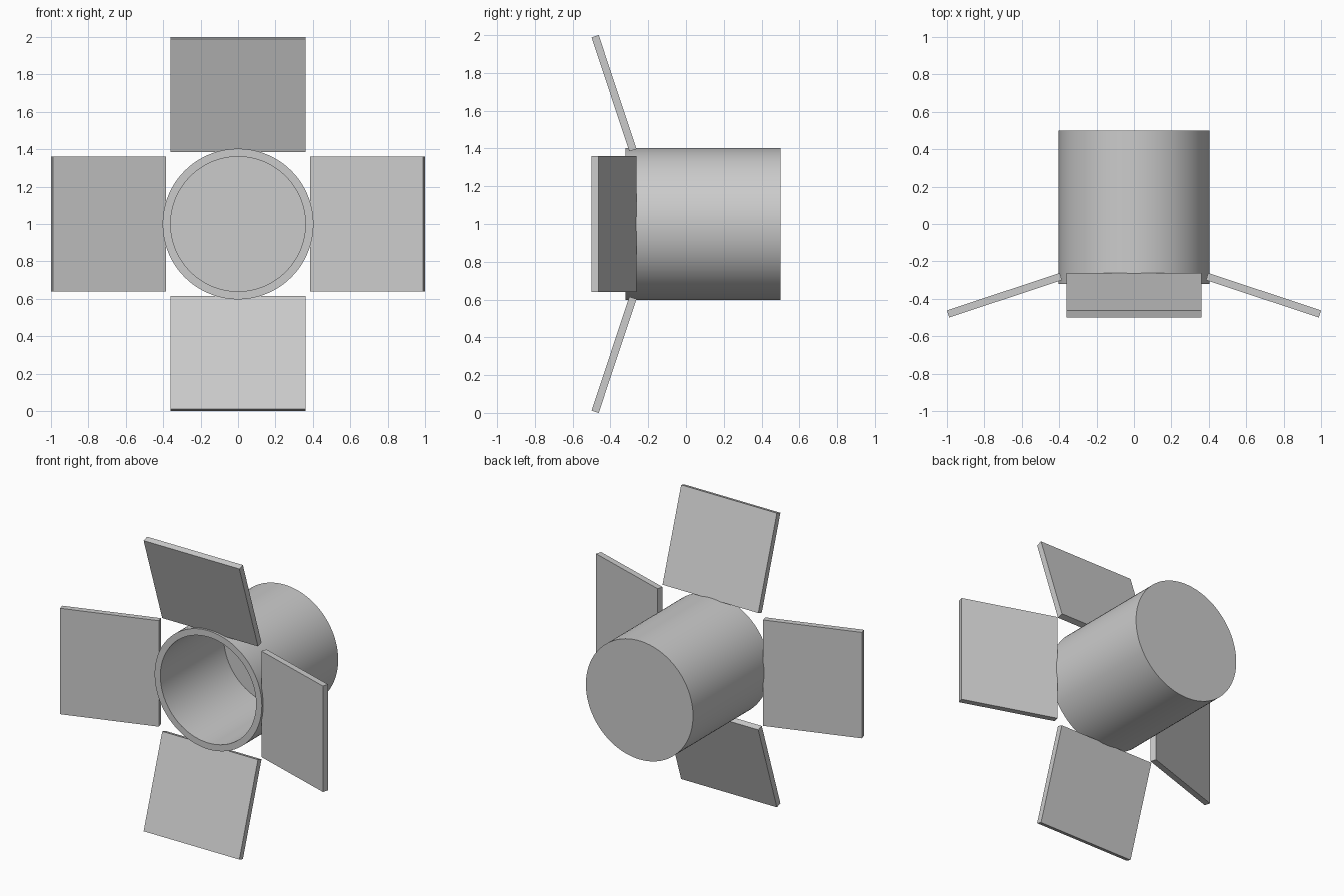
import bpy, bmesh, math
from mathutils import Matrix, Vector

if "Cube" in bpy.data.objects:
    bpy.data.objects.remove(bpy.data.objects["Cube"])

CENTRE = Vector((0, 0, 1))


def finish(name, bm, smooth=False):
    bmesh.ops.recalc_face_normals(bm, faces=bm.faces)
    mesh = bpy.data.meshes.new(name)
    bm.to_mesh(mesh)
    bm.free()
    ob = bpy.data.objects.new(name, mesh)
    bpy.context.collection.objects.link(ob)
    if smooth:
        bpy.ops.object.select_all(action='DESELECT')
        bpy.context.view_layer.objects.active = ob
        ob.select_set(True)
        bpy.ops.object.shade_smooth_by_angle(angle=math.radians(30))
    return ob


# Hollow can, open at the front: rings of (radius, y), capped at both ends
SIDES = 96
bm = bmesh.new()
rings = []
for r, y in [(0.36, 0.36), (0.36, -0.32), (0.403, -0.32), (0.403, 0.5)]:
    angles = [2 * math.pi * i / SIDES for i in range(SIDES)]
    rings.append([bm.verts.new((r * math.cos(a), y, 1 + r * math.sin(a))) for a in angles])
for a, b in zip(rings, rings[1:]):
    for i in range(SIDES):
        j = (i + 1) % SIDES
        bm.faces.new((a[i], a[j], b[j], b[i]))
bm.faces.new(rings[0])
bm.faces.new(rings[-1])
finish("can_body", bm, smooth=True)

# Four flared flaps: side profile (y, distance from axis) extruded across the width
PROFILE = [(-0.50, 0.988), (-0.462, 1.0), (-0.262, 0.397), (-0.30, 0.385)]
for k, name in enumerate(["flap_top", "flap_right", "flap_bottom", "flap_left"]):
    bm = bmesh.new()
    face = bm.faces.new([bm.verts.new((-0.36, y, d)) for y, d in PROFILE])
    ext = bmesh.ops.extrude_face_region(bm, geom=[face])
    moved = [v for v in ext["geom"] if isinstance(v, bmesh.types.BMVert)]
    bmesh.ops.translate(bm, vec=(0.72, 0, 0), verts=moved)
    bm.transform(Matrix.Translation(CENTRE) @ Matrix.Rotation(k * math.pi / 2, 4, 'Y'))
    # keep the base face so every flap is a closed slab
    if len(bm.faces) == 5:
        bm.faces.new([v for v in face.verts])
    finish(name, bm)
